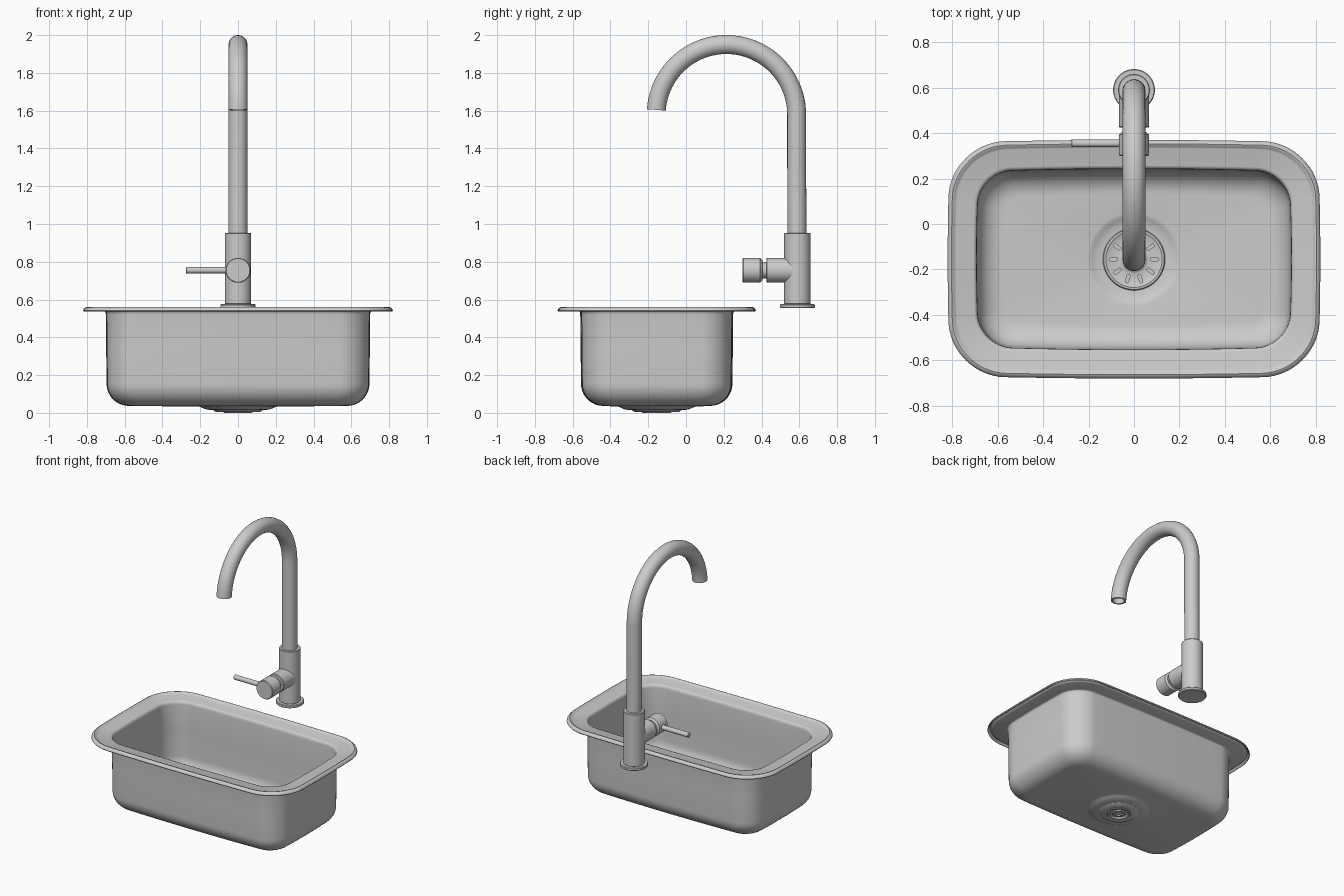
import bpy, bmesh
from math import sin, cos, pi, hypot, radians

if "Cube" in bpy.data.objects:
    bpy.data.objects.remove(bpy.data.objects["Cube"])

CY = -0.155   # basin centre in y
FY = 0.59     # tap centre in y
VZ = 0.755    # valve height


def smooth(ob, angle=35):
    bpy.ops.object.select_all(action='DESELECT')
    ob.select_set(True)
    bpy.context.view_layer.objects.active = ob
    bpy.ops.object.shade_smooth_by_angle(angle=radians(angle))


def apply_mods(ob):
    bpy.context.view_layer.objects.active = ob
    for m in list(ob.modifiers):
        bpy.ops.object.modifier_apply(modifier=m.name)


def loft(name, rings, caps=True, loc=(0, 0, 0), rot=(0, 0, 0), recalc=True):
    bm = bmesh.new()
    vs = [[bm.verts.new(p) for p in ring] for ring in rings]
    n = len(rings[0])
    for a, b in zip(vs, vs[1:]):
        for j in range(n):
            k = (j + 1) % n
            bm.faces.new((a[j], a[k], b[k], b[j]))
    if caps:
        bm.faces.new(vs[0])
        bm.faces.new(vs[-1])
    if recalc:
        bmesh.ops.recalc_face_normals(bm, faces=bm.faces)
    me = bpy.data.meshes.new(name)
    bm.to_mesh(me)
    bm.free()
    ob = bpy.data.objects.new(name, me)
    bpy.context.collection.objects.link(ob)
    ob.location, ob.rotation_euler = loc, rot
    smooth(ob)
    return ob


def lathe(name, profile, loc, rot=(0, 0, 0), n=64):
    rings = [[(r * cos(2 * pi * i / n), r * sin(2 * pi * i / n), z)
              for i in range(n)] for r, z in profile]
    return loft(name, rings, True, loc, rot)


def cylinder(name, r, z0, z1, loc, rot=(0, 0, 0), c=0.004, n=64):
    return lathe(name, [(r - c, z0), (r, z0 + c), (r, z1 - c), (r - c, z1)], loc, rot, n)


def rounded_rect(d, z, bulge=0.012, arc=16, side=12):
    """Sink outline inset by d, with softly bowed sides."""
    hx, hy, r = 0.82 - d, 0.525 - d, max(0.06, 0.24 - 0.75 * d)
    ax, ay = hx - bulge, hy - bulge
    corners = []
    for q, (sx, sy) in enumerate(((1, 1), (-1, 1), (-1, -1), (1, -1))):
        for i in range(arc + 1):
            t = (q + i / arc) * pi / 2
            corners.append((sx * (ax - r) + r * cos(t), sy * (ay - r) + r * sin(t)))
    pts = []
    for i, p in enumerate(corners):
        pts.append(p)
        if i % (arc + 1) == arc:
            e = corners[(i + 1) % len(corners)]
            pts += [(p[0] + (e[0] - p[0]) * k / side, p[1] + (e[1] - p[1]) * k / side)
                    for k in range(1, side)]
    return [(x + bulge * x / ax * (1 - (y / ay) ** 2),
             y + bulge * y / ay * (1 - (x / ax) ** 2), z) for x, y in pts]


# Sink shell: raised lip, flat rim, wall, rounded floor edge, drain recess
rim = [(0.003, 0.536), (0.0, 0.541), (0.003, 0.549), (0.01, 0.557), (0.017, 0.56),
       (0.024, 0.558), (0.03, 0.551), (0.037, 0.548), (0.112, 0.546), (0.12, 0.543),
       (0.126, 0.535), (0.128, 0.522), (0.13, 0.34), (0.132, 0.155)]
floor_edge = [(0.132 + 0.11 * (1 - cos(t)), 0.155 - 0.11 * sin(t))
              for t in (i * pi / 20 for i in range(1, 11))]
rings = [rounded_rect(d, z) for d, z in rim + floor_edge]
base = rings[-1]
for r, z in [(0.205, 0.041), (0.195, 0.039), (0.182, 0.032), (0.165, 0.026),
             (0.145, 0.023), (0.115, 0.021)]:
    rings.append([(x / hypot(x, y) * r, y / hypot(x, y) * r, z) for x, y, _ in base])
sink = loft("sink_basin", rings, False, (0, CY, 0), recalc=False)
mod = sink.modifiers.new("thickness", 'SOLIDIFY')
mod.thickness, mod.offset = 0.008, -1
apply_mods(sink)
smooth(sink, 40)

# Drain cup beneath the floor
lathe("drain_cup", [(0.09, 0.018), (0.125, 0.018), (0.128, 0.012), (0.12, 0.006),
                    (0.078, 0.004), (0.074, 0.0), (0.062, 0.0), (0.058, 0.01),
                    (0.042, 0.01), (0.038, 0.003), (0.028, 0.003), (0.024, 0.01)],
      (0, CY, 0))

# Strainer with ten radial slots
strainer = lathe("drain_strainer",
                 [(0.05, 0.02), (0.135, 0.02), (0.137, 0.03), (0.133, 0.036),
                  (0.124, 0.037), (0.118, 0.033), (0.065, 0.031), (0.055, 0.034),
                  (0.045, 0.045), (0.02, 0.05)], (0, CY, 0))
bm = bmesh.new()
for i in range(10):
    a = 2 * pi * i / 10
    outline = [(0.09 + s * 0.012 + 0.007 * cos(t), 0.007 * sin(t))
               for s, t0 in ((1, -pi / 2), (-1, pi / 2))
               for t in (t0 + k * pi / 6 for k in range(7))]
    lo, hi = [[bm.verts.new((x * cos(a) - y * sin(a), x * sin(a) + y * cos(a), z))
               for x, y in outline] for z in (0.024, 0.06)]
    bm.faces.new(lo[::-1])
    bm.faces.new(hi)
    for j in range(14):
        k = (j + 1) % 14
        bm.faces.new((lo[j], lo[k], hi[k], hi[j]))
me = bpy.data.meshes.new("slot_cutter")
bm.to_mesh(me)
bm.free()
cutter = bpy.data.objects.new("slot_cutter", me)
bpy.context.collection.objects.link(cutter)
cutter.location = (0, CY, 0)
cutter.hide_render = True
mod = strainer.modifiers.new("slots", 'BOOLEAN')
mod.object, mod.operation, mod.solver = cutter, 'DIFFERENCE', 'EXACT'
bpy.context.view_layer.update()
apply_mods(strainer)
bpy.data.objects.remove(cutter)
smooth(strainer)

# Tap base and body
cylinder("tap_base", 0.092, 0.555, 0.576, (0, FY, 0))
cylinder("tap_body", 0.07, 0.574, 0.953, (0, FY, 0))

# Gooseneck spout, hollow at the outlet
R, AY, AZ, r0 = 0.372, 0.214, 1.578, 0.05
path = [(FY - 0.002, 0.94, 0), (AY + R, 1.3, 0)]
path += [(AY + R * cos(t), AZ + R * sin(t), t)
         for t in (radians(176) * i / 48 for i in range(49))]


def tube_ring(p, r, n=40):
    y, z, t = p
    return [(r * sin(2 * pi * i / n), y + r * cos(2 * pi * i / n) * cos(t),
             z + r * cos(2 * pi * i / n) * sin(t)) for i in range(n)]


rings = [tube_ring(p, r0) for p in path]
rings += [tube_ring(p, 0.038) for p in path[:-16:-1]]
loft("tap_spout", rings)

# Mixer valve facing forward: branch, neck, knob
fwd = (pi / 2, 0, 0)
cylinder("valve_branch", 0.066, 0.0, FY - 0.425, (0, FY, VZ), fwd)
cylinder("valve_neck", 0.043, 0.15, 0.21, (0, FY, VZ), fwd)
lathe("valve_knob", [(0.054, 0.186), (0.06, 0.193), (0.066, 0.197), (0.066, 0.286),
                     (0.062, 0.291)], (0, FY, VZ), fwd)

# Lever pointing left
cylinder("valve_lever", 0.017, 0.04, 0.276, (0, 0.355, VZ), (0, -pi / 2, 0), 0.003, 32)
